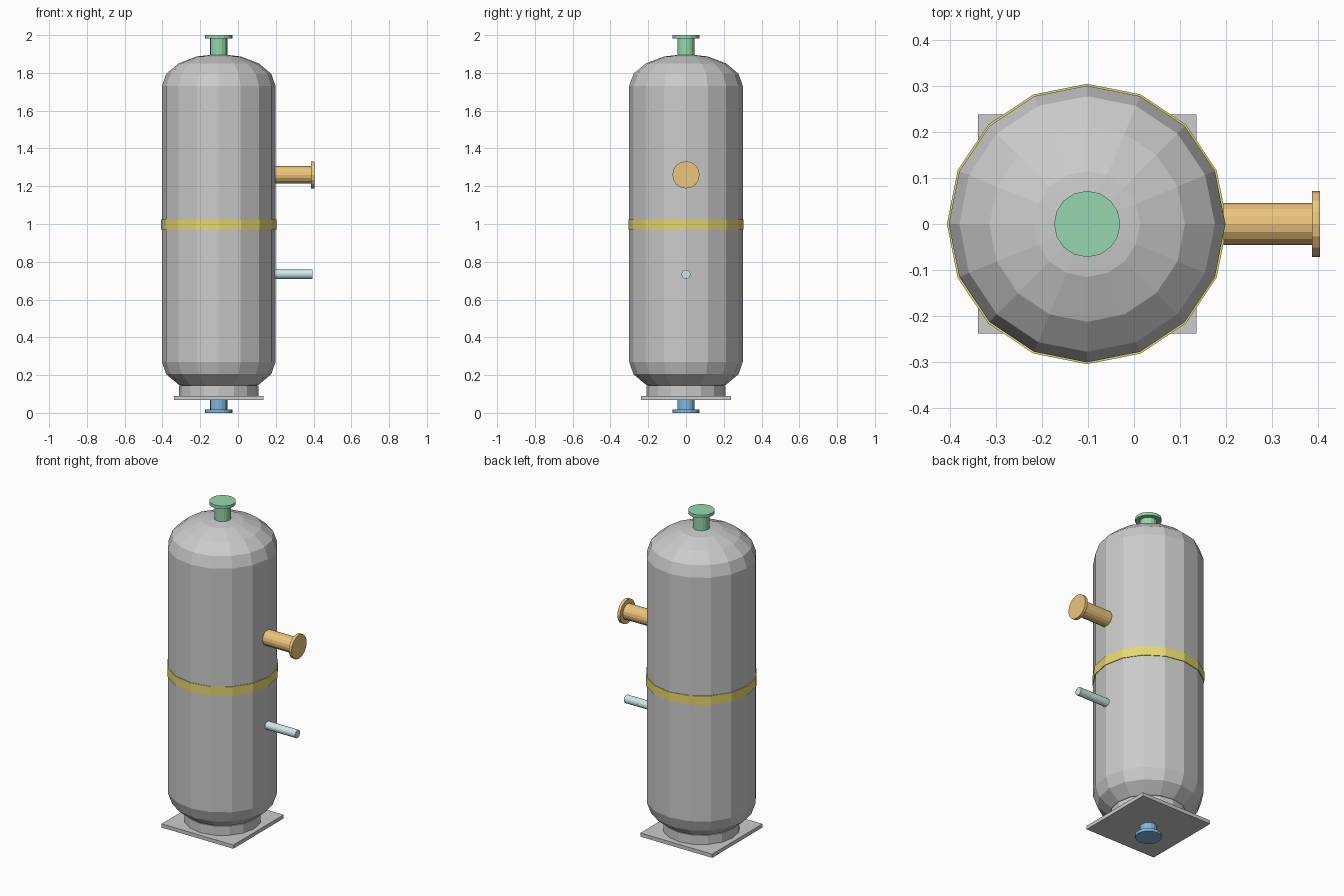
import bpy, bmesh, math
from mathutils import Matrix

if "Cube" in bpy.data.objects:
    bpy.data.objects.remove(bpy.data.objects["Cube"])

SIDES = 16
AXIS_X = -0.102  # vessel centre line


def colour(name, rgb):
    m = bpy.data.materials.new(name)
    m.diffuse_color = (*rgb, 1)
    m.use_nodes = True
    m.node_tree.nodes["Principled BSDF"].inputs["Base Color"].default_value = m.diffuse_color
    return m


def finish(name, bm, mat=None):
    bmesh.ops.recalc_face_normals(bm, faces=bm.faces)
    me = bpy.data.meshes.new(name)
    bm.to_mesh(me)
    bm.free()
    ob = bpy.data.objects.new(name, me)
    bpy.context.collection.objects.link(ob)
    if mat:
        me.materials.append(mat)
    return ob


def lathe(name, profile, mat=None, place=None, closed=False, sides=SIDES):
    """Revolve (radius, height) points round z, then apply the placement."""
    bm = bmesh.new()
    rings = []
    for r, z in profile:
        if r == 0:
            rings.append([bm.verts.new((0, 0, z))] * sides)
        else:
            rings.append([bm.verts.new((r * math.cos(2 * math.pi * i / sides),
                                        r * math.sin(2 * math.pi * i / sides), z))
                          for i in range(sides)])
    pairs = list(zip(rings, rings[1:]))
    if closed:
        pairs.append((rings[-1], rings[0]))
    for a, b in pairs:
        for i in range(sides):
            j = (i + 1) % sides
            bm.faces.new(list(dict.fromkeys((a[i], a[j], b[j], b[i]))))
    bm.transform(place or Matrix.Translation((AXIS_X, 0, 0)))
    return finish(name, bm, mat)


def nozzle(name, length, mat, place):
    """Short pipe with a blind flange on its outer end."""
    t = length - 0.018
    return lathe(name, [(0, 0), (0.046, 0), (0.046, t), (0.072, t),
                        (0.072, length), (0, length)], mat, place)


green = colour("green", (0.30, 0.68, 0.42))
orange = colour("orange", (0.85, 0.56, 0.20))
blue = colour("blue", (0.22, 0.47, 0.74))
yellow = colour("yellow", (0.80, 0.70, 0.15))
cyan = colour("pale_cyan", (0.62, 0.82, 0.84))

# Vessel shell with elliptical heads
R, H, SEG = 0.301, 0.17, 4
arc = [(R * math.cos(a), H * math.sin(a))
       for a in (math.pi / 2 * k / SEG for k in range(SEG))] + [(0, H)]
lathe("vessel_shell", [(r, 0.27 - h) for r, h in reversed(arc)]
      + [(r, 1.73 + h) for r, h in arc])

# Yellow girth band
lathe("girth_band", [(0.295, 0.97), (0.305, 0.97), (0.305, 1.024), (0.295, 1.024)],
      yellow, closed=True)

# Support skirt and square base plate
lathe("skirt", [(0, 0.088), (0.21, 0.088), (0.21, 0.145), (0, 0.145)])
bm = bmesh.new()
bmesh.ops.create_cube(bm, size=1, matrix=Matrix.Translation((AXIS_X, 0, 0.079))
                      @ Matrix.Diagonal((0.476, 0.476, 0.022, 1)))
finish("base_plate", bm)

# Flanged nozzles: top, bottom and side
side_turn = Matrix.Rotation(math.pi / 2, 4, 'Y')
nozzle("top_nozzle", 0.12, green, Matrix.Translation((AXIS_X, 0, 1.88)))
nozzle("bottom_nozzle", 0.11, blue,
       Matrix.Translation((AXIS_X, 0, 0.11)) @ Matrix.Rotation(math.pi, 4, 'X'))
nozzle("side_nozzle", 0.21, orange, Matrix.Translation((0.195, 0, 1.26)) @ side_turn)

# Plain instrument pipe
lathe("instrument_pipe", [(0, 0), (0.024, 0), (0.024, 0.2), (0, 0.2)], cyan,
      Matrix.Translation((0.195, 0, 0.734)) @ side_turn)
